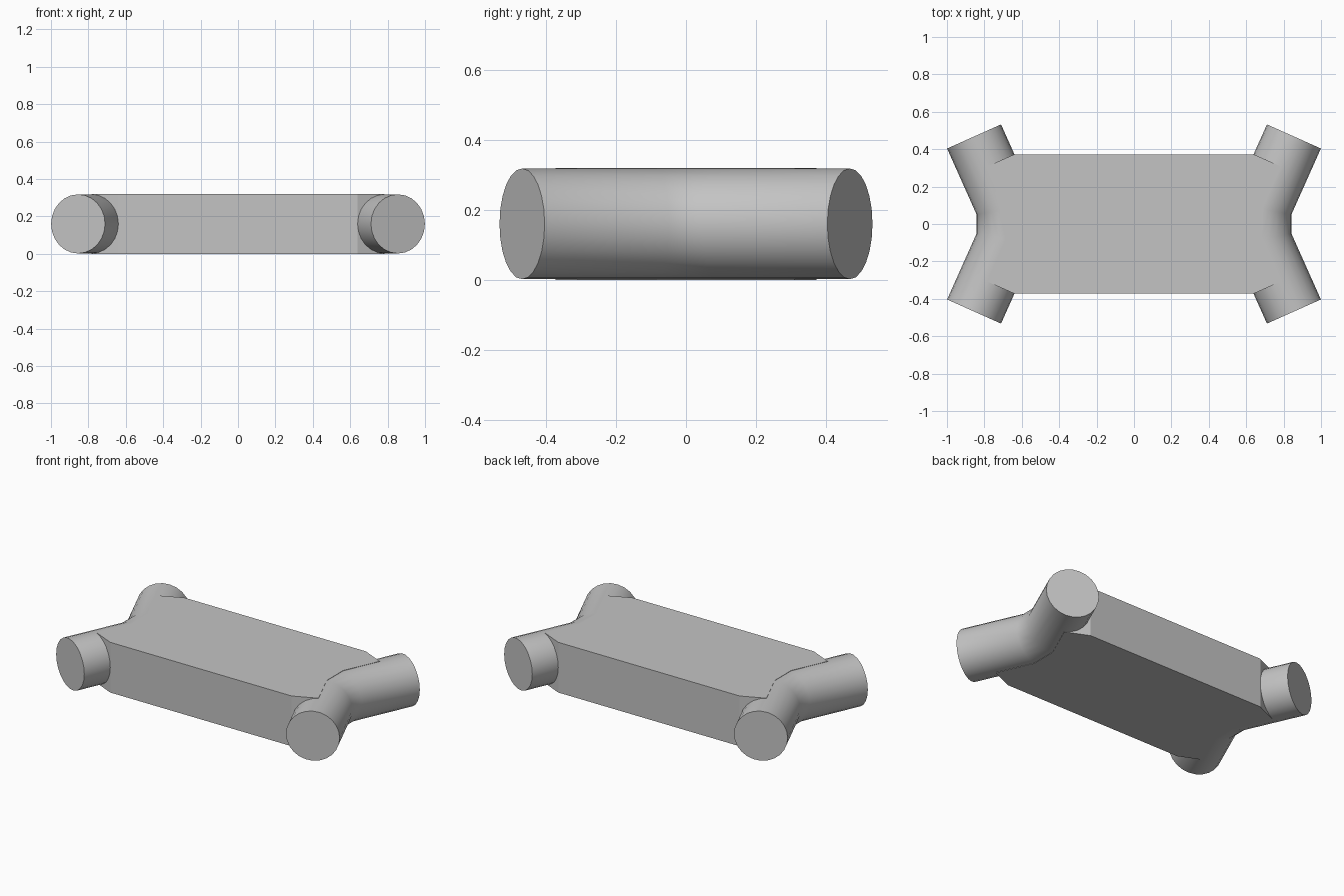
import bpy, bmesh
from math import cos, sin, pi
from mathutils import Vector

if "Cube" in bpy.data.objects:
    bpy.data.objects.remove(bpy.data.objects["Cube"], do_unlink=True)

RADIUS, MID_Z, SIDES = 0.158, 0.16, 24
CAP = Vector((0.855, 0.468))      # centre of a tube end
ELBOW = Vector((0.683, 0.083))    # bend in the tube centreline
ARM = (CAP - ELBOW).normalized()
OUT = Vector((ARM.y, -ARM.x))     # sideways across the arm

grey = bpy.data.materials.new("light grey")
grey.use_nodes = True
colour = (0.55, 0.55, 0.55, 1)
grey.diffuse_color = colour
grey.node_tree.nodes["Principled BSDF"].inputs["Base Color"].default_value = colour


def make_object(name, bm):
    bmesh.ops.recalc_face_normals(bm, faces=bm.faces[:])
    mesh = bpy.data.meshes.new(name)
    bm.to_mesh(mesh)
    bm.free()
    mesh.materials.append(grey)
    obj = bpy.data.objects.new(name, mesh)
    bpy.context.collection.objects.link(obj)
    return obj


def flip_y(v):
    return Vector((v.x, -v.y))


# Bent tube across each end, with mitred elbows and flat caps
def bent_tube(name, side):
    mitre = (OUT + Vector((1, 0))).normalized()
    mitre /= mitre.x
    half = [(CAP, OUT), (ELBOW, mitre)]
    stations = half + [(flip_y(c), flip_y(d)) for c, d in reversed(half)]
    bm = bmesh.new()
    rings = []
    for centre, across in stations:
        ring = []
        for i in range(SIDES):
            a = 2 * pi * i / SIDES
            p = centre + across * RADIUS * cos(a)
            ring.append(bm.verts.new((side * p.x, p.y, MID_Z + RADIUS * sin(a))))
        rings.append(ring)
    for r, s in zip(rings, rings[1:]):
        for i in range(SIDES):
            j = (i + 1) % SIDES
            bm.faces.new((r[i], r[j], s[j], s[i]))
    bm.faces.new(rings[0])
    bm.faces.new(rings[-1])
    obj = make_object(name, bm)
    bpy.ops.object.select_all(action='DESELECT')
    obj.select_set(True)
    bpy.context.view_layer.objects.active = obj
    bpy.ops.object.shade_smooth_by_angle(angle=pi / 5)


bent_tube("left_tube", 1)
bent_tube("right_tube", -1)

# Slab body whose corners are cut square to the tubes
seat = CAP - ARM * 0.175
quarter = [seat - OUT * RADIUS, seat, ELBOW]
right_half = quarter + [flip_y(p) for p in reversed(quarter)]
outline = right_half + [Vector((-p.x, p.y)) for p in reversed(right_half)]
bm = bmesh.new()
base = bm.faces.new([bm.verts.new((p.x, p.y, 0)) for p in outline])
top = bmesh.ops.extrude_face_region(bm, geom=[base])
verts = [v for v in top["geom"] if isinstance(v, bmesh.types.BMVert)]
bmesh.ops.translate(bm, verts=verts, vec=(0, 0, 2 * MID_Z))
make_object("body_slab", bm)
